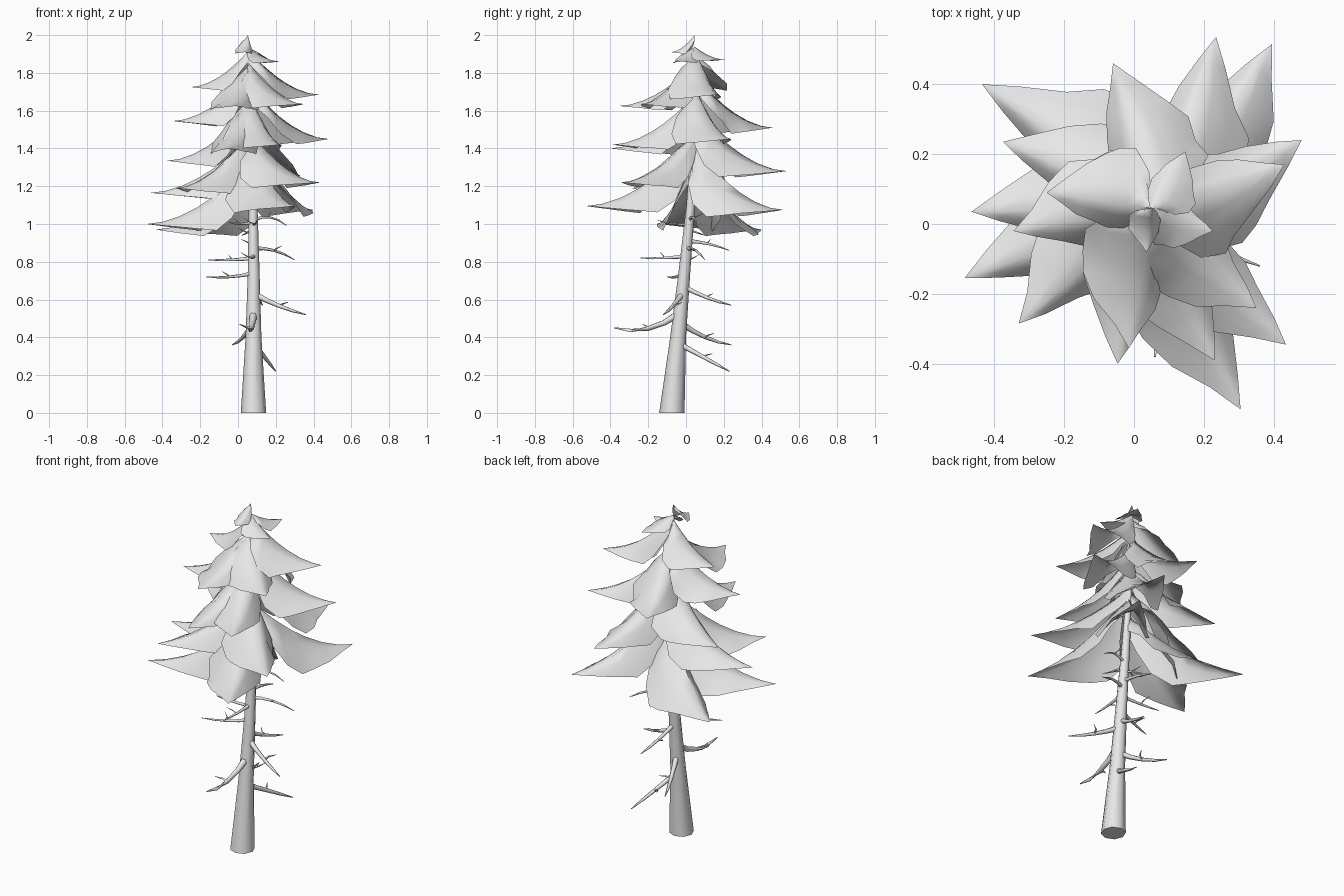
import bpy, bmesh, math, random
from mathutils import Vector

random.seed(4)
if "Cube" in bpy.data.objects:
    bpy.data.objects.remove(bpy.data.objects["Cube"], do_unlink=True)

grey = bpy.data.materials.new("light grey")
grey.use_nodes = True
grey.diffuse_color = (0.8, 0.8, 0.8, 1)
grey.node_tree.nodes["Principled BSDF"].inputs["Base Color"].default_value = (0.8, 0.8, 0.8, 1)


def finish(bm, name, angle):
    mesh = bpy.data.meshes.new(name)
    bm.to_mesh(mesh)
    bm.free()
    obj = bpy.data.objects.new(name, mesh)
    bpy.context.collection.objects.link(obj)
    mesh.materials.append(grey)
    bpy.ops.object.select_all(action='DESELECT')
    obj.select_set(True)
    bpy.context.view_layer.objects.active = obj
    bpy.ops.object.shade_smooth_by_angle(angle=math.radians(angle))


def tube(bm, path, radii, sides):
    """Tapered tube with closed ends along a path."""
    rings = []
    for i, p in enumerate(path):
        along = (path[min(i + 1, len(path) - 1)] - path[max(i - 1, 0)]).normalized()
        if path[-1].z - path[0].z > 1:
            along = Vector((0, 0, 1))
        a = along.cross(Vector((0, 1, 0.01))).normalized()
        b = along.cross(a)
        rings.append([bm.verts.new(p + radii[i] * (a * math.cos(t) + b * math.sin(t)))
                      for t in (math.tau * k / sides for k in range(sides))])
    for low, high in zip(rings, rings[1:]):
        for k in range(sides):
            n = (k + 1) % sides
            bm.faces.new((low[k], low[n], high[n], high[k]))
    bm.faces.new(rings[0][::-1])
    bm.faces.new(rings[-1])
    bmesh.ops.recalc_face_normals(bm, faces=bm.faces)


# Leaning trunk
TRUNK = [Vector(p) for p in ((0.082, -0.075, 0), (0.082, -0.042, 0.4), (0.083, -0.008, 0.75),
                             (0.08, 0.025, 1.1), (0.07, 0.045, 1.5), (0.052, 0.045, 1.93))]


def trunk_at(z):
    for a, b in zip(TRUNK, TRUNK[1:]):
        if z <= b.z:
            return a.lerp(b, (z - a.z) / (b.z - a.z))
    return TRUNK[-1].copy()


bm = bmesh.new()
tube(bm, TRUNK, (0.067, 0.042, 0.031, 0.023, 0.015, 0.006), 8)
finish(bm, "trunk", 60)

# Bare branches: start height, tip, sag, thickness
BRANCHES = [
    (0.53, (0.06, -0.38, 0.45), 0.045, 0.02),
    (0.37, (0.20, 0.23, 0.22), 0.0, 0.016),
    (0.48, (-0.03, 0.24, 0.36), 0.02, 0.016),
    (0.63, (0.36, -0.12, 0.52), 0.01, 0.016),
    (0.67, (0.13, 0.24, 0.57), 0.01, 0.014),
    (0.74, (-0.17, -0.1, 0.72), 0.01, 0.011),
    (0.82, (-0.16, 0.02, 0.81), 0.005, 0.011),
    (0.83, (0.07, -0.24, 0.82), 0.005, 0.011),
    (0.87, (0.30, 0.10, 0.81), -0.02, 0.011),
    (0.91, (0.07, 0.23, 0.86), -0.01, 0.011),
    (1.02, (0.26, 0.06, 0.99), -0.03, 0.009),
    (1.01, (-0.05, -0.05, 1.01), 0.01, 0.009),
    (1.00, (0.10, -0.15, 1.02), 0.01, 0.008),
    (0.97, (0.02, 0.10, 0.94), 0.0, 0.008),
]
for z, tip, sag, thick in BRANCHES:
    bm = bmesh.new()
    root, tip = trunk_at(z), Vector(tip)
    path = [root.lerp(tip, t) - Vector((0, 0, sag * 4 * t * (1 - t)))
            for t in (0, 0.25, 0.5, 0.75, 1)]
    tube(bm, path, [thick * f for f in (1.1, 0.8, 0.65, 0.5, 0.15)], 6)
    # Hooked twig on each branch
    out = tip - root
    side = Vector((-out.y, out.x, 0)).normalized() * random.choice((-1, 1))
    twig = [path[2], path[2] + side * 0.03 + Vector((0, 0, 0.01)),
            path[2] + side * 0.06 + out * 0.08 + Vector((0, 0, 0.03))]
    tube(bm, twig, [thick * f for f in (0.45, 0.3, 0.1)], 4)
    finish(bm, "bare_branch", 70)

# Drooping foliage boughs: tip position and rise to the trunk
BOUGHS = [
    (-0.435, 0.40, 0.97, 0.34), (-0.485, -0.155, 1.0, 0.33), (0.305, -0.53, 1.095, 0.34),
    (0.395, 0.515, 1.075, 0.34), (-0.465, 0.035, 1.165, 0.3), (0.435, -0.345, 1.22, 0.26),
    (-0.33, -0.285, 1.19, 0.3), (0.235, 0.535, 1.28, 0.32), (-0.375, 0.235, 1.335, 0.28),
    (-0.047, -0.40, 1.40, 0.28), (0.23, -0.39, 1.42, 0.26), (0.48, 0.24, 1.45, 0.28),
    (-0.06, 0.46, 1.51, 0.28), (-0.345, -0.02, 1.545, 0.25), (-0.015, -0.355, 1.625, 0.22),
    (0.35, -0.24, 1.635, 0.22), (0.43, 0.17, 1.685, 0.24), (-0.25, 0.09, 1.725, 0.19),
    (0.225, -0.02, 1.86, 0.08), (0.147, 0.207, 1.87, 0.07), (0.036, -0.08, 1.91, 0.09),
]
# Distance along the bough, width of its broad side and of its narrow side
OUTLINE = ((0, 0.03, 0.03), (0.1, 0.24, 0.09), (0.22, 0.34, 0.14), (0.38, 0.34, 0.15),
           (0.52, 0.31, 0.13), (0.68, 0.22, 0.1), (0.85, 0.1, 0.05))
ACROSS = (-1, -0.7, -0.35, 0, 0.5, 1)

for x, y, z, rise in BOUGHS:
    bm = bmesh.new()
    tip = Vector((x, y, z))
    root = trunk_at(z + rise)
    root.z = 0
    out = Vector((x, y, 0)) - root
    side = Vector((-out.y, out.x, 0)).normalized()
    spread = min(1.5 * out.length, 0.4 + 0.3 * out.length)
    rows = []
    for u, broad, narrow in OUTLINE:
        ridge = z + rise * (1 - u) ** 1.8
        rim = z + rise * (0.85 * max(0, 1 - u / 0.3) - 0.17 * (1 - u))
        row = []
        for v in ACROSS:
            width = spread * (broad if v < 0 else narrow)
            jitter = random.uniform(-0.08, 0.08) if abs(v) == 1 and 0 < u < 0.8 else 0
            p = root + out * (u + jitter * 0.3) + side * v * width * (1 + jitter)
            p.z = ridge - (ridge - rim) * abs(v) ** 1.5 + jitter * 0.12 * rise
            row.append(bm.verts.new(p))
        rows.append(row)
    rows.append([bm.verts.new(tip)] * len(ACROSS))
    for a, b in zip(rows, rows[1:]):
        for k in range(len(ACROSS) - 1):
            corners = [a[k], b[k], b[k + 1], a[k + 1]]
            bm.faces.new(list(dict.fromkeys(corners)))
    finish(bm, "foliage_bough", 70)
